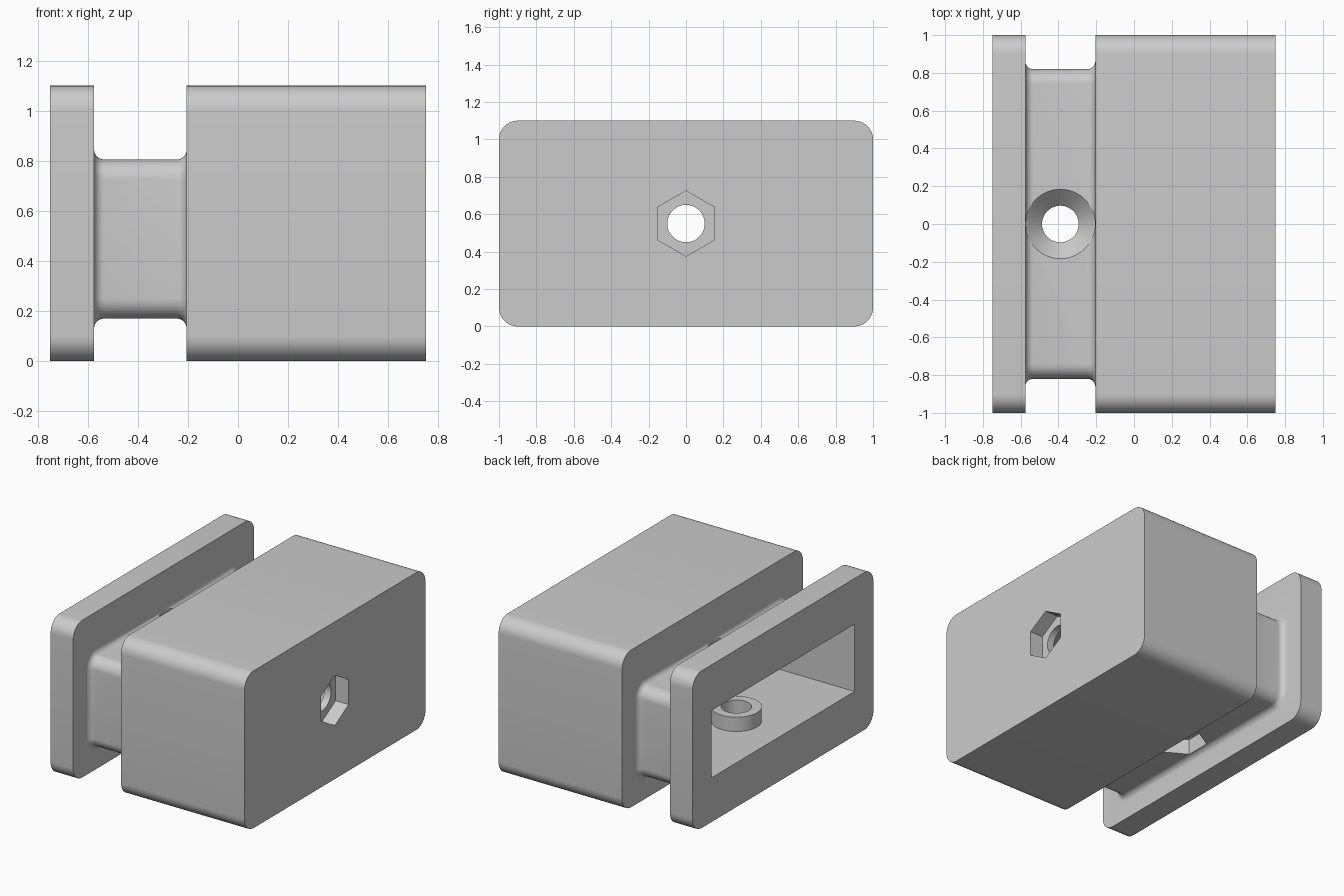
import bpy, bmesh, math

if "Cube" in bpy.data.objects:
    bpy.data.objects.remove(bpy.data.objects["Cube"])

grey = bpy.data.materials.new("light grey")
grey.diffuse_color = (0.6, 0.6, 0.6, 1)
grey.use_nodes = True
grey.node_tree.nodes["Principled BSDF"].inputs["Base Color"].default_value = grey.diffuse_color

HOLE_X, MID_Z = -0.39, 0.55       # vertical bolt position, horizontal bolt height


def make_object(name, bm):
    bmesh.ops.recalc_face_normals(bm, faces=bm.faces[:])
    mesh = bpy.data.meshes.new(name)
    bm.to_mesh(mesh)
    bm.free()
    mesh.materials.append(grey)
    ob = bpy.data.objects.new(name, mesh)
    bpy.context.collection.objects.link(ob)
    return ob


def loft(name, rings):
    """Skin a list of equal-length rings and cap both ends."""
    bm = bmesh.new()
    rows = [[bm.verts.new(p) for p in ring] for ring in rings]
    n = len(rows[0])
    for a, b in zip(rows, rows[1:]):
        for i in range(n):
            j = (i + 1) % n
            bm.faces.new((a[i], a[j], b[j], b[i]))
    bm.faces.new(rows[0])
    bm.faces.new(rows[-1])
    return make_object(name, bm)


def rounded_section(x, half_y, z0, z1, r, steps=10):
    """Rounded rectangle across the x axis."""
    pts = []
    corners = ((half_y - r, z1 - r), (r - half_y, z1 - r),
               (r - half_y, z0 + r), (half_y - r, z0 + r))
    for q, (cy, cz) in enumerate(corners):
        for i in range(steps + 1):
            a = math.pi / 2 * (q + i / steps)
            pts.append((x, cy + r * math.cos(a), cz + r * math.sin(a)))
    return pts


def turned(name, profile, sides, axis="z", turn=0.0):
    """Loft circles of (height, radius) along z at the bolt, or along x."""
    rings = []
    for h, r in profile:
        ring = []
        for i in range(sides):
            a = turn + math.tau * i / sides
            u, v = r * math.cos(a), r * math.sin(a)
            ring.append((HOLE_X + u, v, h) if axis == "z" else (h, u, MID_Z + v))
        rings.append(ring)
    return loft(name, rings)


def combine(target, tool, operation):
    mod = target.modifiers.new(tool.name, "BOOLEAN")
    mod.operation, mod.solver, mod.object = operation, "EXACT", tool
    bpy.context.view_layer.objects.active = target
    bpy.ops.object.modifier_apply(modifier=mod.name)
    bpy.data.objects.remove(tool)


# Housing: flange, filleted neck and main block in one skin
def full(x):
    return rounded_section(x, 1.0, 0.0, 1.1, 0.1)


def neck(x, grow):
    return rounded_section(x, 0.82 + grow, 0.17 - grow, 0.805 + grow, 0.08 + grow)


FILLET, STEPS = 0.04, 6
arc = [(FILLET * (1 - math.sin(t)), FILLET * (1 - math.cos(t)))
       for t in (math.pi / 2 * i / STEPS for i in range(STEPS, -1, -1))]
# arc pairs: (distance from wall, growth), starting at the wall
left = [neck(-0.575 + d, g) for d, g in arc]
right = [neck(-0.205 - d, g) for d, g in reversed(arc)]
housing = loft("housing", [full(-0.75), full(-0.575)] + left + right
               + [full(-0.205), full(0.75)])

# Cavity open on the flange side
cavity = loft("cavity", [[(x, y, z) for y, z in
                          ((-0.79, 0.31), (0.79, 0.31), (0.79, 0.78), (-0.79, 0.78))]
                         for x in (-0.9, 0.6)])
combine(housing, cavity, "DIFFERENCE")

# Bosses around the vertical bolt
combine(housing, turned("floor_boss", [(0.25, 0.16), (0.41, 0.16)], 48), "UNION")
combine(housing, turned("ceiling_boss", [(0.70, 0.20), (0.795, 0.20)], 48), "UNION")

# Bolt holes, countersink and hexagonal nut pockets
cuts = [
    turned("vertical_hole", [(0.05, 0.097), (0.95, 0.097)], 48),
    turned("countersink", [(0.718, 0.097), (0.805, 0.184), (0.95, 0.184)], 48),
    turned("lower_nut_pocket", [(0.1, 0.175), (0.28, 0.175)], 6, turn=math.pi / 6),
    turned("side_hole", [(0.5, 0.1), (0.9, 0.1)], 48, "x"),
    turned("side_nut_pocket", [(0.65, 0.175), (0.9, 0.175)], 6, "x", math.pi / 6),
]
for cut in cuts:
    combine(housing, cut, "DIFFERENCE")

bpy.ops.object.select_all(action="DESELECT")
housing.select_set(True)
bpy.context.view_layer.objects.active = housing
bpy.ops.object.shade_smooth_by_angle(angle=math.radians(30))
